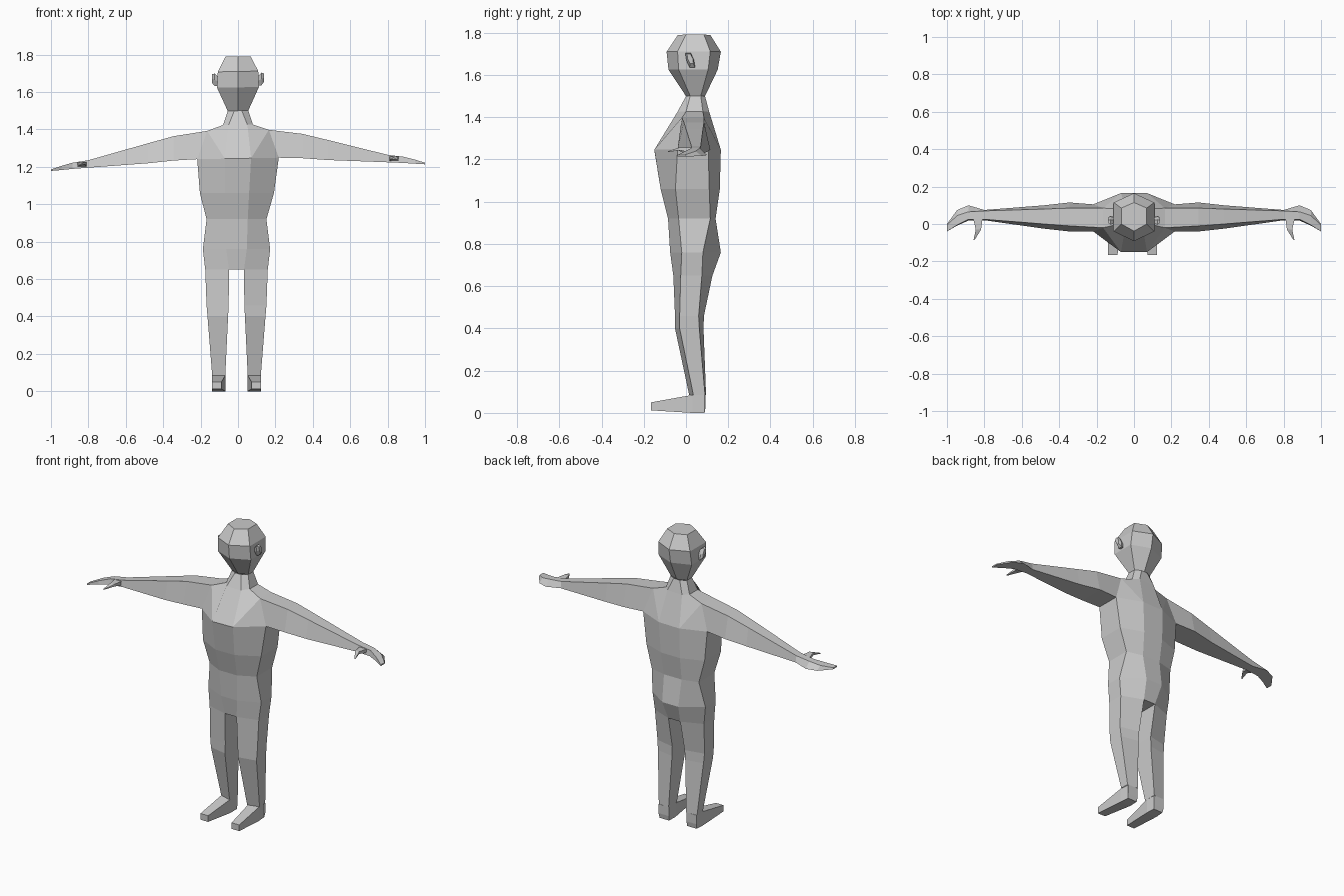
import bpy
import bmesh

cube = bpy.data.objects.get("Cube")
if cube:
    bpy.data.objects.remove(cube, do_unlink=True)

grey = bpy.data.materials.new("plain_grey")
grey.use_nodes = True
GREY = (0.6, 0.6, 0.6, 1)
grey.diffuse_color = GREY
grey.node_tree.nodes["Principled BSDF"].inputs["Base Color"].default_value = GREY


def pose(p):
    # slight lean: arms tilt and the lower body shifts
    x, y, z = p
    t = max(0, min(1, (z - 1) / 0.2))
    return (x - 0.008 * (1 - t), y, z + 0.018 * x * t)


def build(name, rings, start=True, end=True, closed=True, extra=()):
    """Loft through rings of points, with optional caps and extra faces."""
    bm = bmesh.new()
    made = [[bm.verts.new(pose(p)) for p in ring] for ring in rings]
    for a, b in zip(made, made[1:]):
        n = len(a)
        for i in range(n if closed else n - 1):
            j = (i + 1) % n
            bm.faces.new((a[i], a[j], b[j], b[i]))
    if start:
        bm.faces.new(made[0])
    if end:
        bm.faces.new(made[-1])
    for face in extra:
        bm.faces.new([bm.verts.new(pose(p)) for p in face])
    bmesh.ops.remove_doubles(bm, verts=bm.verts, dist=0.0005)
    bmesh.ops.recalc_face_normals(bm, faces=bm.faces)
    mesh = bpy.data.meshes.new(name)
    bm.to_mesh(mesh)
    bm.free()
    mesh.materials.append(grey)
    obj = bpy.data.objects.new(name, mesh)
    bpy.context.collection.objects.link(obj)


def flip(points, s):
    return [(s * x, y, z) for x, y, z in points]


def quarter(z, xi, xo, yf, yof, yob, yb):
    # one side of a body section: inner front, outer front, outer back, inner back
    return [(xi, yf, z), (xo, yof, z), (xo, yob, z), (xi, yb, z)]


def whole(half):
    return half + flip(half, -1)[::-1]


# Torso: octagonal sections from hips to chest, then shoulders
hip = quarter(0.65, 0.04, 0.167, -0.06, -0.025, 0.075, 0.125)
chest = quarter(1.245, 0.07, 0.218, -0.15, -0.04, 0.105, 0.165)
halves = [
    hip,
    quarter(0.76, 0.055, 0.18, -0.075, -0.02, 0.08, 0.165),
    quarter(0.92, 0.06, 0.16, -0.085, -0.035, 0.115, 0.14),
    quarter(1.06, 0.065, 0.198, -0.12, -0.05, 0.11, 0.16),
    chest,
]
neck = quarter(1.425, 0.05, 0.08, -0.04, 0.0, 0.08, 0.11)
shoulder_front, shoulder_back = (0.165, -0.02, 1.395), (0.165, 0.085, 1.395)
extra = []
for s in (1, -1):
    for face in (
        (chest[0], chest[1], shoulder_front),
        (chest[0], shoulder_front, neck[1], neck[0]),
        (neck[1], shoulder_front, shoulder_back, neck[2]),
        (chest[3], shoulder_back, chest[2]),
        (chest[3], neck[3], neck[2], shoulder_back),
    ):
        extra.append(flip(face, s))
for k in (0, 3):
    extra.append([chest[k], neck[k]] + flip([neck[k], chest[k]], -1))
extra.append([hip[0], hip[3]] + flip([hip[3], hip[0]], -1))
build("torso", [whole(h) for h in halves], False, False, True, extra)


# Head and neck: hexagonal sections
def hexagon(z, x, yf, ysf, ysb, yb):
    return [(0, yf, z), (x, ysf, z), (x, ysb, z), (0, yb, z), (-x, ysb, z), (-x, ysf, z)]


jaw = hexagon(1.5, 0.055, 0.0, 0.02, 0.07, 0.09)
build("neck", [whole(neck), [(0.02, 0.0, 1.5), jaw[1], jaw[2], (0.02, 0.09, 1.5),
                             (-0.02, 0.09, 1.5), jaw[4], jaw[5], (-0.02, 0.0, 1.5)]],
      False, False)
build("head", [
    jaw,
    hexagon(1.625, 0.112, -0.083, -0.035, 0.105, 0.15),
    hexagon(1.71, 0.108, -0.092, -0.04, 0.115, 0.165),
    hexagon(1.79, 0.068, -0.038, 0.0, 0.085, 0.115),
])


def arm_section(x, top, bottom, tf, tb, bf, bb):
    return [(x, bf, bottom), (x, bb, bottom), (x, tb, top), (x, tf, top)]


wrist = arm_section(0.8, 1.25, 1.21, 0.025, 0.07, 0.02, 0.075)
socket = [chest[1], chest[2], shoulder_back, shoulder_front]

# Legs, feet, arms, hands, thumbs and ears on both sides
for s, side in ((1, "left"), (-1, "right")):
    leg = [
        hip,
        quarter(0.46, 0.042, 0.16, -0.052, -0.03, 0.06, 0.085),
        quarter(0.4, 0.045, 0.155, -0.052, -0.03, 0.063, 0.083),
        quarter(0.085, 0.06, 0.13, 0.015, 0.035, 0.09, 0.095),
    ]
    build(side + "_leg", [flip(r, s) for r in leg], False, False)

    foot = []
    for y, x0, x1, z0, z1 in ((0.093, 0.06, 0.13, 0.03, 0.085), (0.088, 0.062, 0.125, 0, 0.085),
                              (0.03, 0.06, 0.13, 0, 0.085), (-0.165, 0.08, 0.132, 0.012, 0.05)):
        foot.append(flip([(x0, y, z0), (x1, y, z0), (x1, y, z1), (x0, y, z1)], s))
    build(side + "_foot", foot)

    arm = [
        socket,
        arm_section(0.345, 1.37, 1.24, -0.01, 0.085, -0.04, 0.115),
        arm_section(0.48, 1.335, 1.228, 0.0, 0.08, -0.025, 0.1),
        wrist,
    ]
    build(side + "_arm", [flip(r, s) for r in arm], False, False)

    hand = [
        wrist,
        arm_section(0.885, 1.238, 1.205, 0.025, 0.065, 0.018, 0.1),
        arm_section(0.945, 1.222, 1.2, -0.005, 0.045, -0.008, 0.075),
        arm_section(1.0, 1.204, 1.196, -0.04, -0.005, -0.04, 0.0),
    ]
    build(side + "_hand", [flip(r, s) for r in hand], False)

    thumb = []
    for x, y, z, w in ((0.835, 0.035, 1.228, 0.026), (0.832, -0.03, 1.235, 0.014),
                       (0.855, -0.085, 1.222, 0.003)):
        thumb.append(flip([(x - w, y, z - w / 2), (x + w, y, z - w / 2),
                           (x + w, y, z + w / 2), (x - w, y, z + w / 2)], s))
    build(side + "_thumb", thumb)

    ear = []
    for x, dz, dy in ((0.1, 0.02, 0.008), (0.125, 0.034, 0.013), (0.14, 0.022, 0.008)):
        z = 1.655 + (x - 0.1) * 0.5
        ear.append(flip([(x, 0.02 + 0.3 * dz - dy, z - dz), (x, 0.02 + 0.3 * dz + dy, z - dz),
                         (x, 0.025 + dy, z), (x, 0.02 - 0.3 * dz + dy, z + dz),
                         (x, 0.02 - 0.3 * dz - dy, z + dz), (x, 0.015 - dy, z)], s))
    build(side + "_ear", ear)
